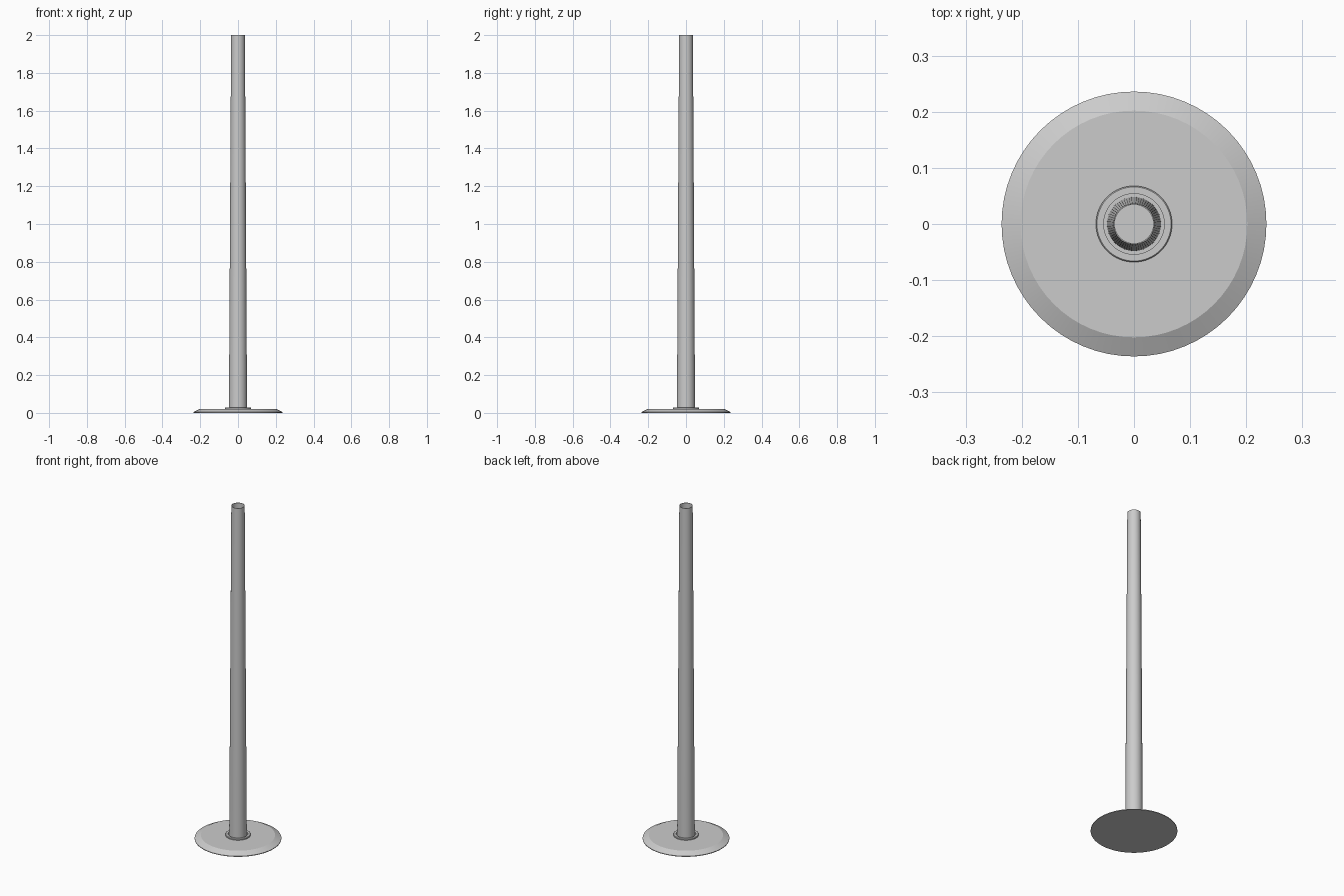
import bpy
import math

if "Cube" in bpy.data.objects:
    bpy.data.objects.remove(bpy.data.objects["Cube"])

SIDES = 64


def lathe(name, profile, closed=False):
    """Revolve (radius, z) points around z; radius 0 becomes a single pole vertex."""
    verts, rings, faces = [], [], []
    for r, z in profile:
        start = len(verts)
        if r == 0:
            verts.append((0, 0, z))
            rings.append([start] * SIDES)
        else:
            for i in range(SIDES):
                a = 2 * math.pi * i / SIDES
                verts.append((r * math.cos(a), r * math.sin(a), z))
            rings.append(list(range(start, start + SIDES)))
    pairs = list(zip(rings, rings[1:]))
    if closed:
        pairs.append((rings[-1], rings[0]))
    for low, high in pairs:
        for i in range(SIDES):
            j = (i + 1) % SIDES
            quad = [low[i], low[j], high[j], high[i]]
            faces.append(list(dict.fromkeys(quad)))
    mesh = bpy.data.meshes.new(name)
    mesh.from_pydata(verts, [], faces)
    obj = bpy.data.objects.new(name, mesh)
    bpy.context.collection.objects.link(obj)
    bpy.ops.object.select_all(action='DESELECT')
    obj.select_set(True)
    bpy.context.view_layer.objects.active = obj
    bpy.ops.object.shade_smooth_by_angle(angle=math.radians(20))
    return obj


# Round foot plate with a wide chamfer
lathe("base_plate", [(0, 0), (0.236, 0), (0.236, 0.004), (0.202, 0.021), (0, 0.021)])

# Flat ring around the foot of the pole
lathe("collar", [(0.054, 0.019), (0.068, 0.019), (0.068, 0.027),
                 (0.066, 0.029), (0.054, 0.029)], closed=True)

# Tapered hollow pole, open at the top
lathe("pole", [(0.048, 0.02), (0.0365, 2.0), (0.0345, 2.0), (0.046, 0.02)], closed=True)
